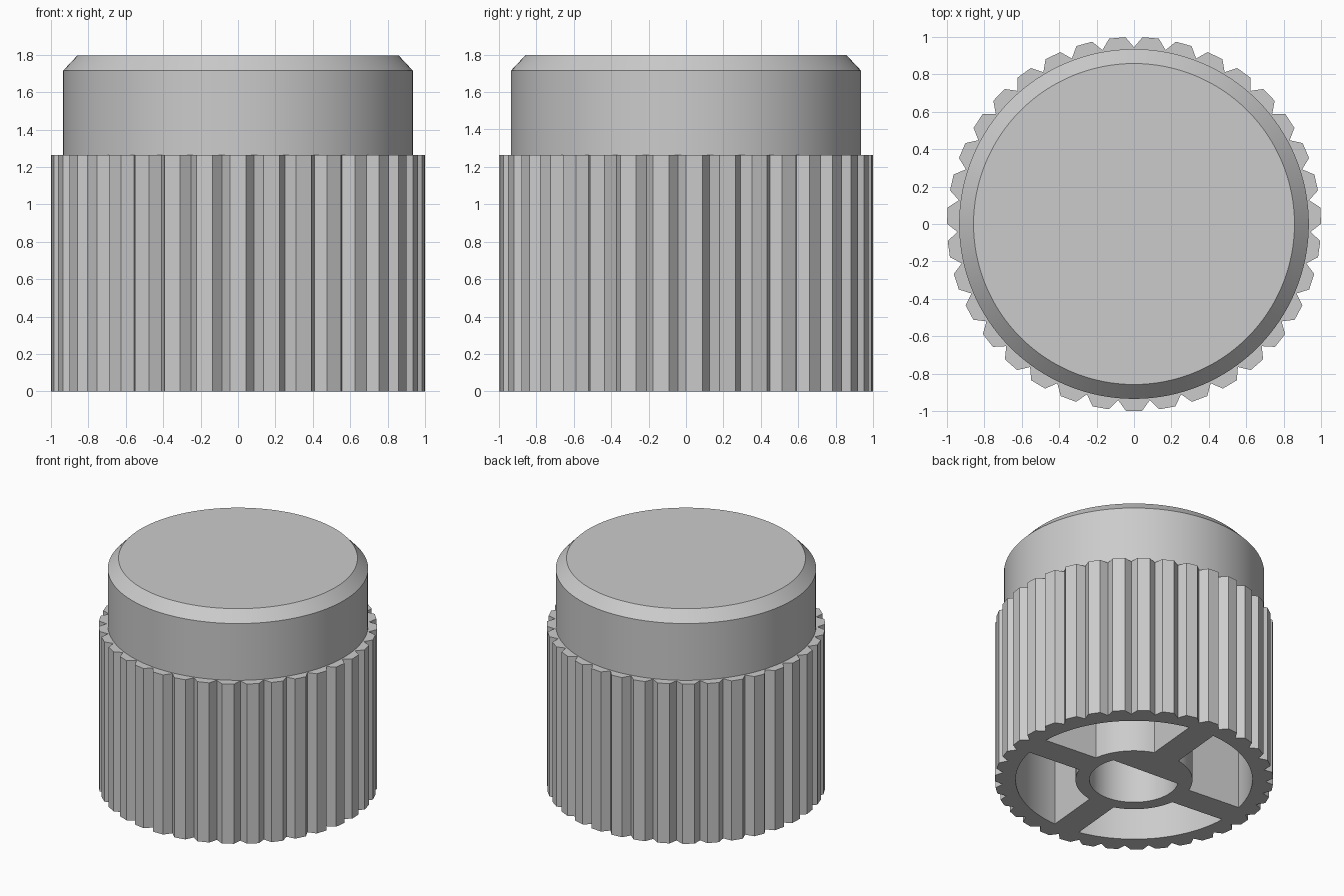
import bpy, bmesh
from math import sin, cos, asin, acos, pi, radians

if "Cube" in bpy.data.objects:
    bpy.data.objects.remove(bpy.data.objects["Cube"], do_unlink=True)

TEETH = 35
BODY_TOP = 1.265
SPOKE_ANGLE = radians(-5.14)

grey = bpy.data.materials.new("plain grey")
grey.use_nodes = True
grey.diffuse_color = (0.6, 0.6, 0.6, 1)
grey.node_tree.nodes["Principled BSDF"].inputs["Base Color"].default_value = (0.6, 0.6, 0.6, 1)


def polar(r, a):
    return r * cos(a), r * sin(a)


def arc(r, start, end, steps):
    return [polar(r, start + (end - start) * i / steps) for i in range(steps + 1)]


def prisms(name, outlines, z0, z1):
    """One object made of upright prisms, one per closed outline."""
    bm = bmesh.new()
    for outline in outlines:
        low = [bm.verts.new((x, y, z0)) for x, y in outline]
        high = [bm.verts.new((x, y, z1)) for x, y in outline]
        bm.faces.new(low[::-1])
        bm.faces.new(high)
        for i in range(len(low)):
            j = (i + 1) % len(low)
            bm.faces.new((low[i], low[j], high[j], high[i]))
    bmesh.ops.recalc_face_normals(bm, faces=bm.faces)
    return to_object(name, bm)


def to_object(name, bm):
    mesh = bpy.data.meshes.new(name)
    bm.to_mesh(mesh)
    bm.free()
    mesh.materials.append(grey)
    obj = bpy.data.objects.new(name, mesh)
    bpy.context.collection.objects.link(obj)
    return obj


def activate(obj):
    bpy.ops.object.select_all(action="DESELECT")
    obj.select_set(True)
    bpy.context.view_layer.objects.active = obj


def cut(obj, cutter):
    activate(obj)
    mod = obj.modifiers.new("cut", "BOOLEAN")
    mod.operation = "DIFFERENCE"
    mod.solver = "EXACT"
    mod.object = cutter
    bpy.ops.object.modifier_apply(modifier=mod.name)
    bpy.data.objects.remove(cutter, do_unlink=True)


def smooth(obj):
    activate(obj)
    bpy.ops.object.shade_smooth_by_angle(angle=radians(25))


# Fluted grip: flat-topped teeth meeting in sharp valleys
step = 2 * pi / TEETH
outline = []
for k in range(TEETH):
    a = -pi / 2 + k * step
    outline += [polar(1.0, a - radians(2.5)), polar(1.0, a + radians(2.5)),
                polar(0.945, a + step / 2)]
grip = prisms("fluted_grip", [outline], 0, BODY_TOP)

# Four pockets between the spokes underneath
OUTER, HUB, HALF_SPOKE = 0.85, 0.42, 0.105
out_a, hub_a = asin(HALF_SPOKE / OUTER), asin(HALF_SPOKE / HUB)
pockets = []
for k in range(4):
    a = SPOKE_ANGLE + k * pi / 2
    pockets.append(arc(OUTER, a + out_a, a + pi / 2 - out_a, 24)
                   + arc(HUB, a + pi / 2 - hub_a, a + hub_a, 16))
cut(grip, prisms("pocket_cutter", pockets, -0.1, 1.15))

# Shaft hole with one flat side
BORE = 0.32
flat_dir = radians(86)
half = acos(0.142 / BORE)
hole = arc(BORE, flat_dir + half, flat_dir + 2 * pi - half, 48)
cut(grip, prisms("shaft_cutter", [hole], -0.1, 1.1))
smooth(grip)

# Chamfered cap
bm = bmesh.new()
SIDES = 128
rings = []
for r, z in ((0.935, BODY_TOP - 0.03), (0.935, 1.715), (0.858, 1.797)):
    rings.append([bm.verts.new((*polar(r, 2 * pi * i / SIDES), z)) for i in range(SIDES)])
for low, high in zip(rings, rings[1:]):
    for i in range(SIDES):
        j = (i + 1) % SIDES
        bm.faces.new((low[i], low[j], high[j], high[i]))
bm.faces.new(rings[0][::-1])
bm.faces.new(rings[-1])
smooth(to_object("chamfered_cap", bm))
